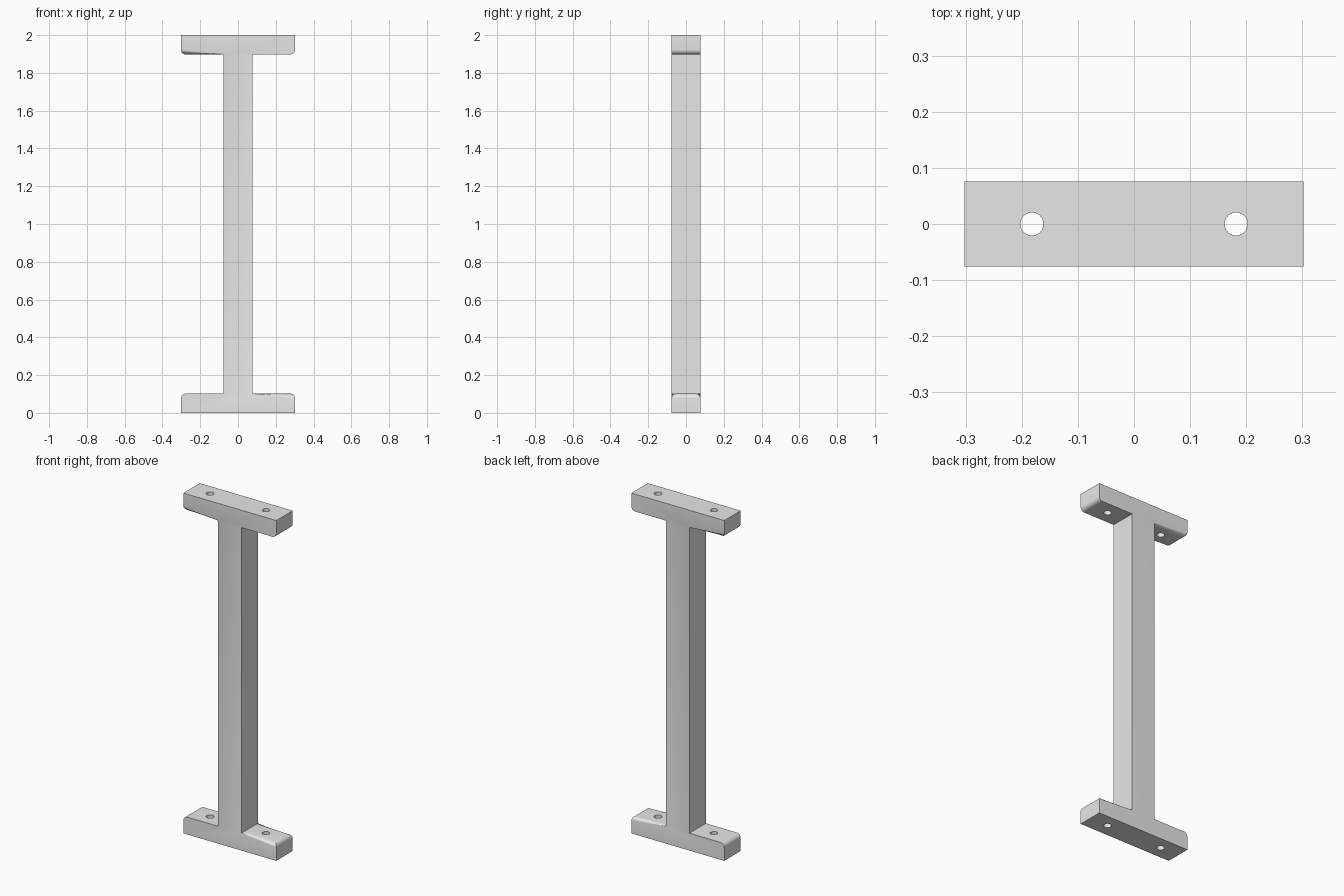
import bpy
import bmesh
from math import radians
from mathutils import Vector

HEIGHT, WIDTH, DEPTH = 2.0, 0.604, 0.152
STEM, FLANGE, ROUND = 0.152, 0.102, 0.025
HOLE_X, HOLE_R = 0.182, 0.0205

cube = bpy.data.objects.get("Cube")
if cube:
    bpy.data.objects.remove(cube, do_unlink=True)

grey = bpy.data.materials.new("plain grey")
grey.use_nodes = True
colour = (0.8, 0.8, 0.8, 1)
grey.diffuse_color = colour
grey.node_tree.nodes["Principled BSDF"].inputs["Base Color"].default_value = colour

# I-shaped outline: right half from bottom to top, then mirrored
w, s = WIDTH / 2, STEM / 2
half = [(w, 0), (w, FLANGE), (s, FLANGE),
        (s, HEIGHT - FLANGE), (w, HEIGHT - FLANGE), (w, HEIGHT)]
outline = half + [(-x, z) for x, z in reversed(half)]

bm = bmesh.new()
face = bm.faces.new([bm.verts.new((x, -DEPTH / 2, z)) for x, z in outline])
extruded = bmesh.ops.extrude_face_region(bm, geom=[face])["geom"]
bmesh.ops.translate(bm, vec=Vector((0, DEPTH, 0)),
                    verts=[v for v in extruded if isinstance(v, bmesh.types.BMVert)])
bmesh.ops.recalc_face_normals(bm, faces=bm.faces)


# Round the flange corners that face the stem
def is_inner_corner(edge):
    a, b = (v.co for v in edge.verts)
    on_end = abs(abs(a.x) - w) < 1e-4
    return on_end and abs(a.z - b.z) < 1e-4 and 0.01 < a.z < HEIGHT - 0.01


bmesh.ops.bevel(bm, geom=[e for e in bm.edges if is_inner_corner(e)],
                offset=ROUND, segments=8, profile=0.5, affect='EDGES')
mesh = bpy.data.meshes.new("support_post")
bm.to_mesh(mesh)
bm.free()
post = bpy.data.objects.new("support_post", mesh)
bpy.context.collection.objects.link(post)
mesh.materials.append(grey)

# Screw holes through both flanges
for side, x in (("left", HOLE_X), ("right", -HOLE_X)):
    bpy.ops.mesh.primitive_cylinder_add(vertices=32, radius=HOLE_R, depth=HEIGHT + 0.2,
                                        location=(x, 0, HEIGHT / 2))
    cutter = bpy.context.object
    cutter.name = side + "_hole_cutter"
    cutter.data.materials.append(grey)
    cut = post.modifiers.new(side + "_holes", 'BOOLEAN')
    cut.operation, cut.solver, cut.object = 'DIFFERENCE', 'EXACT', cutter
    bpy.ops.object.select_all(action='DESELECT')
    post.select_set(True)
    bpy.context.view_layer.objects.active = post
    bpy.ops.object.modifier_apply(modifier=cut.name)
    bpy.data.objects.remove(cutter, do_unlink=True)

bpy.ops.object.shade_smooth_by_angle(angle=radians(30))
